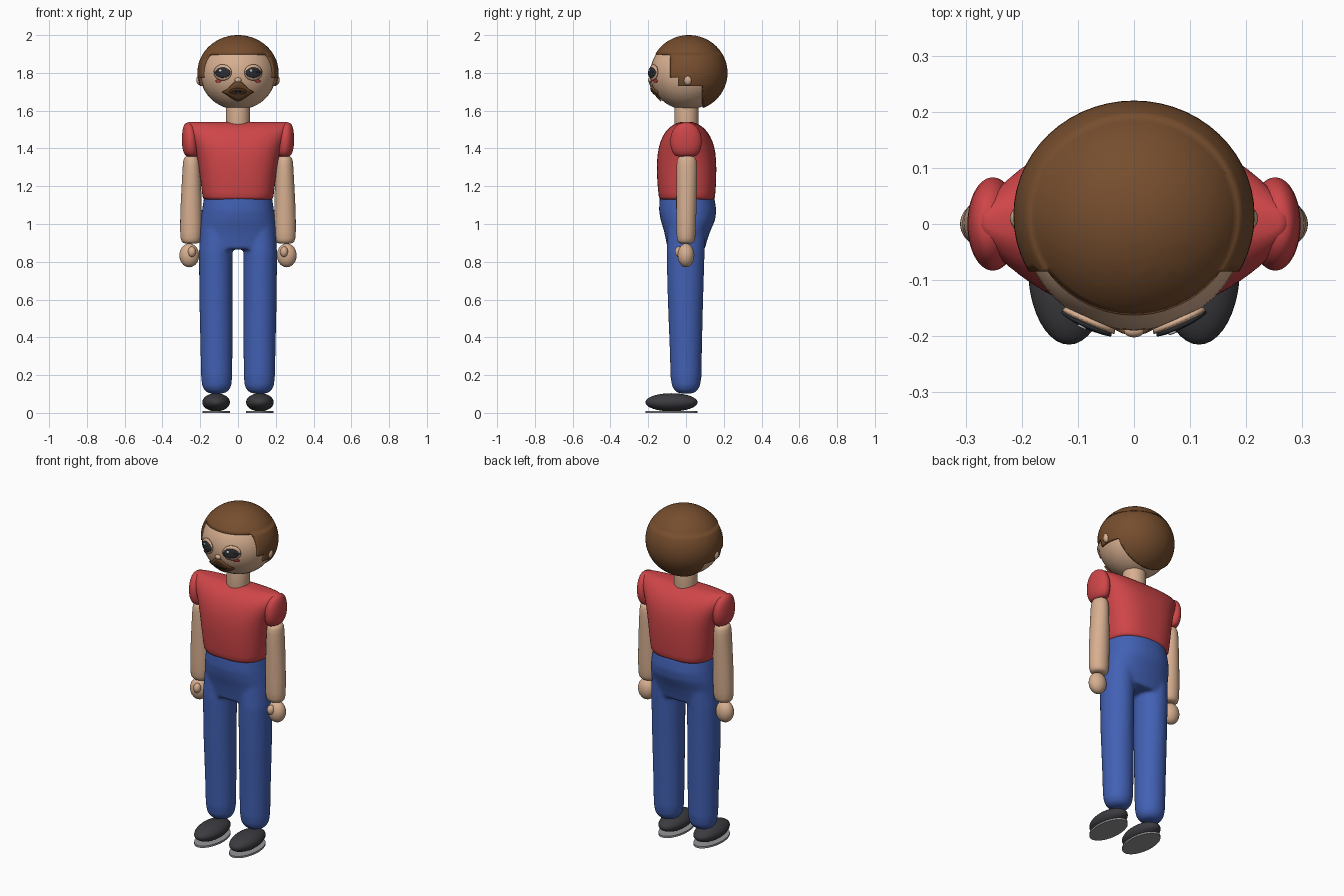
import bpy, bmesh, math
from mathutils import Vector

if "Cube" in bpy.data.objects:
    bpy.data.objects.remove(bpy.data.objects["Cube"])


def material(name, r, g, b):
    m = bpy.data.materials.new(name)
    m.use_nodes = True
    m.diffuse_color = (r, g, b, 1)
    node = next(n for n in m.node_tree.nodes if n.type == "BSDF_PRINCIPLED")
    node.inputs["Base Color"].default_value = (r, g, b, 1)
    node.inputs["Roughness"].default_value = 0.7
    return m


SKIN = material("skin", .68, .43, .28)
HAIR = material("brown hair", .18, .075, .027)
SHIRT = material("red cloth", .62, .06, .065)
JEANS = material("blue cloth", .055, .12, .46)
SHOE = material("charcoal leather", .045, .045, .052)
SOLE = material("grey rubber", .3, .3, .32)
DARK = material("black", .025, .027, .032)
WHITE = material("white", .8, .8, .8)
LIP = material("dark lip", .1, .04, .015)


def finish(name, bm, mat, sharp=None, subdiv=0):
    bmesh.ops.recalc_face_normals(bm, faces=bm.faces[:])
    me = bpy.data.meshes.new(name)
    bm.to_mesh(me)
    bm.free()
    me.materials.append(mat)
    me.shade_smooth()
    if sharp:
        me.set_sharp_from_angle(angle=math.radians(sharp))
    ob = bpy.data.objects.new(name, me)
    bpy.context.collection.objects.link(ob)
    if subdiv:
        mod = ob.modifiers.new("smooth", "SUBSURF")
        mod.levels = mod.render_levels = subdiv
    return ob


def sphere(bm, centre, radii, u=40, v=24):
    made = bmesh.ops.create_uvsphere(bm, u_segments=u, v_segments=v, radius=1)
    for vert in made["verts"]:
        vert.co = Vector(a * r + c for a, r, c in zip(vert.co, radii, centre))


def ellipsoid(name, centre, radii, mat):
    bm = bmesh.new()
    sphere(bm, centre, radii)
    return finish(name, bm, mat)


def loft(bm, rings, side=1, power=2, seg=32):
    """Join superelliptic rings given as z, centre x, centre y, radius x, radius y."""
    loops = []
    for z, cx, cy, rx, ry in rings:
        loop = []
        for i in range(seg):
            a = math.tau * i / seg
            c, s = math.cos(a), math.sin(a)
            x = math.copysign(abs(c) ** (2 / power), c)
            y = math.copysign(abs(s) ** (2 / power), s)
            loop.append(bm.verts.new((side * (cx + rx * x), cy + ry * y, z)))
        loops.append(loop)
    for lo, hi in zip(loops, loops[1:]):
        for i in range(seg):
            j = (i + 1) % seg
            bm.faces.new((lo[i], lo[j], hi[j], hi[i]))
    bm.faces.new(loops[0])
    bm.faces.new(loops[-1])


def lofted(name, rings, mat, **options):
    bm = bmesh.new()
    loft(bm, rings, **options)
    return finish(name, bm, mat, subdiv=1)


HEAD, HEAD_R = Vector((0, .005, 1.795)), Vector((.2, .195, .19))


def patch(name, outline, centre, lift, mat):
    """Thin plate with a star-shaped outline, wrapped on the face."""
    def on_face(x, z):
        d = 1 - (x / HEAD_R.x) ** 2 - ((z - HEAD.z) / HEAD_R.z) ** 2
        return (x, HEAD.y - HEAD_R.y * math.sqrt(max(d, 0)) - lift, z)
    bm = bmesh.new()
    cx, cz = centre
    hub = bm.verts.new(on_face(cx, cz))
    n, inner = len(outline), None
    for t in (.35, .7, 1):
        ring = [bm.verts.new(on_face(cx + (x - cx) * t, cz + (z - cz) * t)) for x, z in outline]
        for i in range(n):
            j = (i + 1) % n
            bm.faces.new((inner[i], inner[j], ring[j], ring[i]) if inner else (hub, ring[i], ring[j]))
        inner = ring
    ob = finish(name, bm, mat)
    mod = ob.modifiers.new("thickness", "SOLIDIFY")
    mod.thickness, mod.offset = .008, 0
    return ob


def oval(cx, cz, rx, rz, n=28):
    return [(cx + rx * math.cos(math.tau * i / n), cz + rz * math.sin(math.tau * i / n)) for i in range(n)]


# Head and neck
ellipsoid("head", HEAD, HEAD_R, SKIN)
ellipsoid("nose", (0, -.19, 1.762), (.018, .012, .013), SKIN)
lofted("neck", [(1.5, 0, .002, .064, .064), (1.515, 0, .002, .064, .064),
                (1.63, 0, .002, .064, .064), (1.65, 0, .002, .06, .06)], SKIN)

# Hair: a cap cut to a stepped hairline
bm = bmesh.new()
sphere(bm, (0, .015, 1.8), (.215, .205, .2), 56, 36)
steps = [(-.085, 1.775), (-.04, 1.73), (.09, 0)]
planes = [((0, 0, 1.9), (0, 0, 1))]
for y, z in steps:
    planes += [((0, y, 0), (0, 1, 0)), ((0, 0, z), (0, 0, 1))]
for co, no in planes:
    bmesh.ops.bisect_plane(bm, geom=bm.verts[:] + bm.edges[:] + bm.faces[:], plane_co=co, plane_no=no)
bare = []
for f in bm.faces:
    c = f.calc_center_median()
    if c.z < 1.9 and not any(c.y > y and c.z > z for y, z in steps):
        bare.append(f)
bmesh.ops.delete(bm, geom=bare, context="FACES")
hair = finish("hair", bm, HAIR)
mod = hair.modifiers.new("thickness", "SOLIDIFY")
mod.thickness, mod.offset = .018, -1

# Moustache, beard and mouth
half = [(0, 1.757), (.02, 1.75), (.045, 1.725), (.062, 1.71), (.083, 1.7),
        (.062, 1.688), (.04, 1.672), (.02, 1.66), (0, 1.652)]
beard = half + [(-x, z) for x, z in half[-2:0:-1]]
patch("moustache_and_beard", beard, (0, 1.705), .008, HAIR)
patch("lips", oval(0, 1.703, .045, .016), (0, 1.703), .013, LIP)
patch("mouth_line", oval(0, 1.703, .03, .004), (0, 1.703), .016, DARK)

# Shirt body
lofted("shirt", [(1.125, 0, .005, .184, .146), (1.135, 0, .005, .187, .148), (1.2, 0, .004, .195, .155),
                 (1.3, 0, .003, .207, .159), (1.38, 0, .003, .222, .154), (1.44, 0, .003, .245, .139),
                 (1.49, 0, .002, .268, .112), (1.52, 0, .002, .275, .08), (1.538, 0, .002, .274, .045),
                 (1.541, 0, .002, .262, .02)], SHIRT, power=2.6, seg=48)

# Trousers: hips and both legs fused into one soft surface
bm = bmesh.new()
loft(bm, [(1.145, 0, .005, .18, .145), (1.07, 0, .009, .191, .152), (1.02, 0, .01, .198, .144),
          (.96, 0, .006, .204, .122), (.91, 0, .003, .206, .108), (.865, 0, .001, .2, .098)], power=2.2)
for s in (1, -1):
    loft(bm, [(1.0, .112, .005, .085, .1), (.85, .118, -.002, .089, .101), (.6, .117, -.003, .088, .094),
              (.35, .114, -.001, .085, .086), (.19, .113, 0, .083, .082), (.14, .113, 0, .077, .074),
              (.113, .113, 0, .06, .056), (.102, .113, 0, .034, .032)], side=s)
trousers = finish("trousers", bm, JEANS)
mod = trousers.modifiers.new("fuse", "REMESH")
mod.mode, mod.voxel_size, mod.use_smooth_shade = "VOXEL", .009, True
mod = trousers.modifiers.new("soften", "SMOOTH")
mod.factor, mod.iterations = .5, 10

for s, side in ((1, "left"), (-1, "right")):
    # Ear and eye
    ellipsoid(side + "_ear", (s * .2, .01, 1.762), (.021, .022, .028), SKIN)
    patch(side + "_eyelid", oval(s * .08, 1.802, .046, .042), (s * .08, 1.802), .005, SKIN)
    lashes = oval(s * .08, 1.801, .04, .027)
    lashes[0 if s > 0 else 14] = (s * .128, 1.808)
    patch(side + "_eye", lashes, (s * .08, 1.801), .011, DARK)
    patch(side + "_eye_glint", oval(s * .08 - .012, 1.812, .007, .006, 12), (s * .08 - .012, 1.812), .0145, WHITE)
    patch(side + "_cheek_dot", oval(s * .103, 1.758, .013, .009, 16), (s * .103, 1.758), .004, SHIRT)

    # Sleeve
    lofted(side + "_sleeve", [(1.356, .245, 0, .022, .045), (1.366, .246, 0, .038, .066), (1.4, .25, 0, .046, .081),
                              (1.45, .252, 0, .046, .087), (1.5, .255, 0, .04, .072), (1.528, .26, 0, .025, .045),
                              (1.536, .262, 0, .012, .02)], SHIRT, side=s)
    # Arm and hand
    lofted(side + "_arm", [(.895, .249, 0, .035, .032), (.905, .249, 0, .052, .046), (.94, .249, 0, .059, .052),
                           (1.1, .248, .002, .057, .054), (1.28, .246, .004, .048, .056),
                           (1.345, .246, .004, .045, .053), (1.362, .246, .004, .032, .038)], SKIN, side=s)
    ellipsoid(side + "_hand", (s * .258, 0, .834), (.052, .044, .063), SKIN)
    ellipsoid(side + "_thumb", (s * .244, -.037, .853), (.021, .022, .028), SKIN)

    # Shoe and sole
    ellipsoid(side + "_shoe", (s * .116, -.077, .056), (.073, .138, .048), SHOE)
    bm = bmesh.new()
    loft(bm, [(0, .116, -.077, .073, .137), (.011, .116, -.077, .073, .137)], side=s, seg=48)
    finish(side + "_sole", bm, SOLE, sharp=40)
